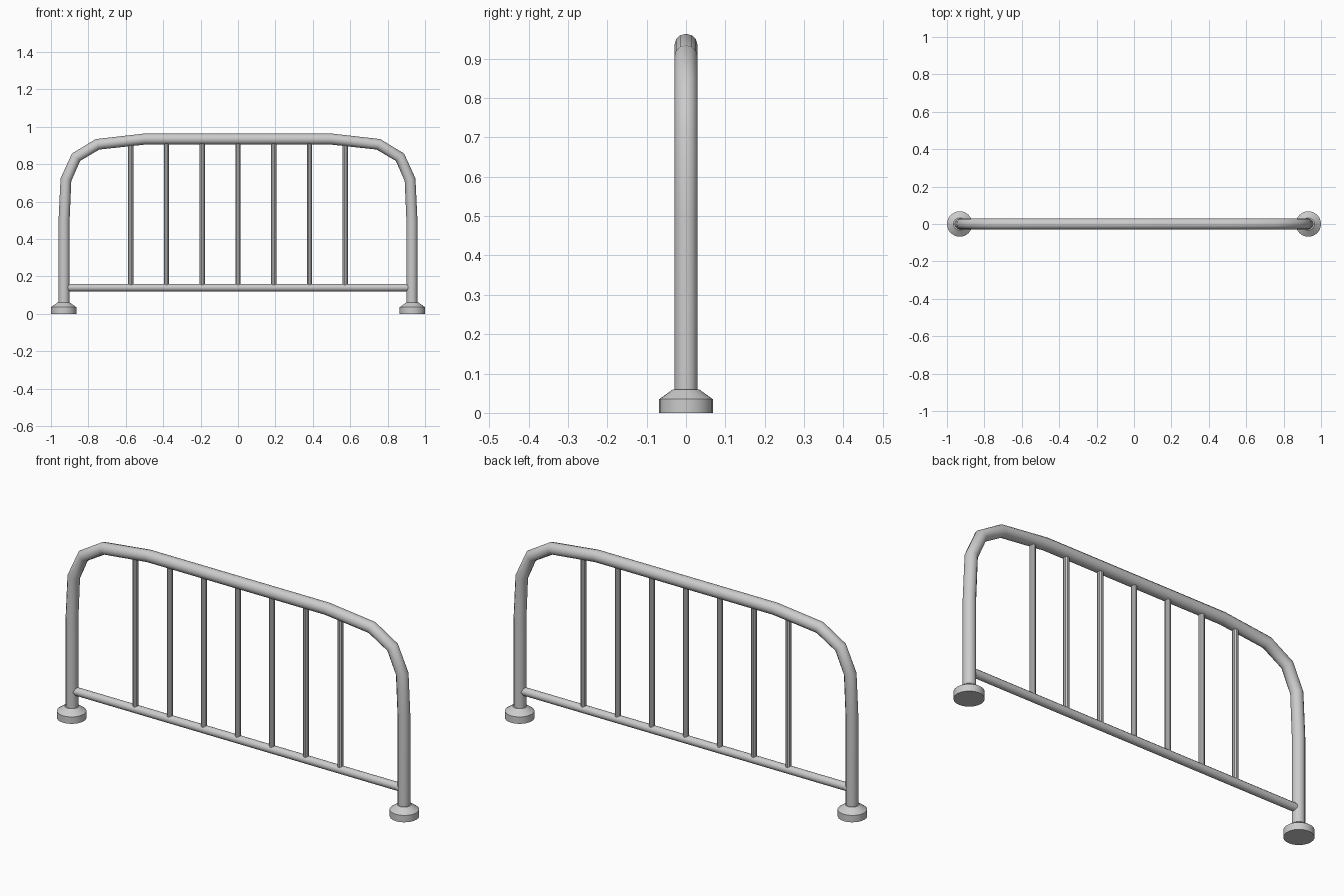
import bpy
import bmesh
from mathutils import Matrix, Vector

if "Cube" in bpy.data.objects:
    bpy.data.objects.remove(bpy.data.objects["Cube"])


def add_object(name, mesh):
    obj = bpy.data.objects.new(name, mesh)
    bpy.context.collection.objects.link(obj)
    bpy.ops.object.select_all(action='DESELECT')
    obj.select_set(True)
    bpy.context.view_layer.objects.active = obj
    bpy.ops.object.shade_smooth_by_angle(angle=0.6)
    return obj


def tube(name, points, radius, bevel_resolution):
    # Sweep a round section along straight segments, then turn it into a mesh
    curve = bpy.data.curves.new(name + "_path", 'CURVE')
    curve.dimensions = '3D'
    curve.bevel_depth = radius
    curve.bevel_resolution = bevel_resolution
    curve.use_fill_caps = True
    spline = curve.splines.new('POLY')
    spline.points.add(len(points) - 1)
    for p, (x, z) in zip(spline.points, points):
        p.co = (x, 0, z, 1)
    temp = bpy.data.objects.new(name + "_path", curve)
    bpy.context.collection.objects.link(temp)
    bpy.context.view_layer.update()
    deps = bpy.context.evaluated_depsgraph_get()
    mesh = bpy.data.meshes.new_from_object(temp.evaluated_get(deps))
    bpy.data.objects.remove(temp)
    return add_object(name, mesh)


def foot(name, x):
    # Short drum with a tapered shoulder
    bm = bmesh.new()
    for r1, r2, z0, z1 in ((0.068, 0.068, 0, 0.035), (0.068, 0.033, 0.035, 0.06)):
        bmesh.ops.create_cone(bm, cap_ends=True, segments=24, radius1=r1, radius2=r2,
                              depth=z1 - z0,
                              matrix=Matrix.Translation(Vector((x, 0, (z0 + z1) / 2))))
    # Merge the two stages and drop the internal caps
    bmesh.ops.remove_doubles(bm, verts=bm.verts, dist=0.0005)
    inner = [f for f in bm.faces if all(abs(v.co.z - 0.035) < 0.001 for v in f.verts)]
    bmesh.ops.delete(bm, geom=inner, context='FACES_ONLY')
    mesh = bpy.data.meshes.new(name)
    bm.to_mesh(mesh)
    bm.free()
    return add_object(name, mesh)


# Bent outer frame: right half of the path, mirrored for the left
half = [(0.5, 0.934), (0.751, 0.906), (0.866, 0.837), (0.92, 0.717), (0.93, 0.5), (0.93, 0.03)]
path = [(-x, z) for x, z in reversed(half)] + half
tube("frame", path, 0.0295, 4)

# Bottom rail
tube("bottom_rail", [(-0.912, 0.14), (0.912, 0.14)], 0.02, 4)

# Upright bars
for i in range(-3, 4):
    x = i * 0.191
    tube(f"upright_bar_{i + 4}", [(x, 0.145), (x, 0.92)], 0.0138, 3)

# Feet
foot("left_foot", -0.932)
foot("right_foot", 0.932)
